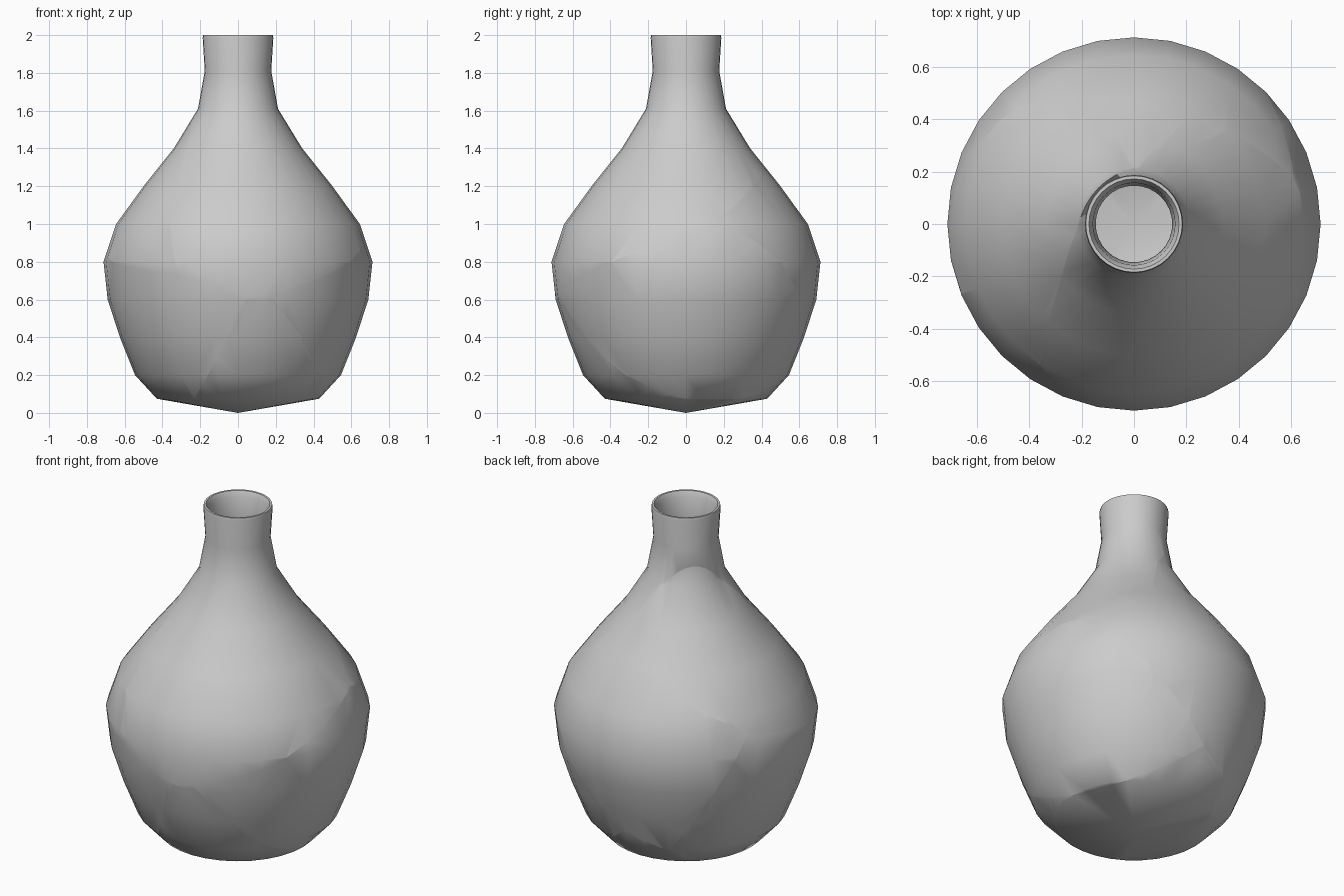
import bpy, bmesh, math
from mathutils import Vector

if "Cube" in bpy.data.objects:
    bpy.data.objects.remove(bpy.data.objects["Cube"])

SIDES = 32
# outer wall from base to rim, then inner wall back down (radius, height)
OUTER = [(0, 0.0), (0.43, 0.075), (0.545, 0.2), (0.625, 0.4), (0.69, 0.6),
         (0.712, 0.8), (0.645, 1.0), (0.5, 1.2), (0.34, 1.4), (0.212, 1.61),
         (0.176, 1.81), (0.187, 1.985), (0.184, 2.0)]
INNER = [(0.172, 2.0), (0.157, 1.97), (0.146, 1.81), (0.184, 1.6), (0.315, 1.38),
         (0.475, 1.18), (0.617, 0.985), (0.681, 0.8), (0.66, 0.605), (0.596, 0.41),
         (0.518, 0.215), (0.418, 0.105), (0, 0.032)]

# centres of the broken shards
SHARDS = {
    "shard_front_right": (0.039, -0.314, 1.2),
    "shard_front_left": (-0.1, -0.3, 1.2),
    "shard_back_left": (-0.244, -0.166, 1.12),
    "shard_back": (-0.072, 0.074, 0.664),
    "shard_lower_right": (0.16, -0.018, 0.418),
    "shard_base": (0.11, -0.038, 0.37),
    "shard_lower_left": (-0.24, -0.06, 0.54),
}


def add_object(name, bm):
    bmesh.ops.recalc_face_normals(bm, faces=bm.faces[:])
    mesh = bpy.data.meshes.new(name)
    bm.to_mesh(mesh)
    bm.free()
    obj = bpy.data.objects.new(name, mesh)
    bpy.context.collection.objects.link(obj)
    return obj


def vase(name):
    """Hollow turned bottle."""
    bm = bmesh.new()
    verts = [bm.verts.new((0, -r, z)) for r, z in OUTER + INNER]
    edges = [bm.edges.new(pair) for pair in zip(verts, verts[1:])]
    bmesh.ops.spin(bm, geom=verts + edges, cent=(0, 0, 0), axis=(0, 0, 1),
                   angle=math.tau, steps=SIDES, use_duplicate=False)
    bmesh.ops.remove_doubles(bm, verts=bm.verts[:], dist=1e-4)
    return add_object(name, bm)


def cell(name, seed):
    """Convex block of space nearest to one shard centre."""
    bm = bmesh.new()
    bmesh.ops.create_cube(bm, size=6)
    p = Vector(seed)
    for other in SHARDS.values():
        if other == seed:
            continue
        q = Vector(other)
        cut = bmesh.ops.bisect_plane(
            bm, geom=bm.verts[:] + bm.edges[:] + bm.faces[:],
            plane_co=(p + q) / 2, plane_no=q - p, clear_outer=True)
        rim = [e for e in cut["geom_cut"] if isinstance(e, bmesh.types.BMEdge)]
        if rim:
            bmesh.ops.holes_fill(bm, edges=rim, sides=0)
    obj = add_object(name, bm)
    obj.hide_render = True
    return obj


# cut the bottle into shards that still sit together
for name, seed in SHARDS.items():
    shard = vase(name)
    cutter = cell("cutter", seed)
    mod = shard.modifiers.new("crack", "BOOLEAN")
    mod.operation = "INTERSECT"
    mod.solver = "EXACT"
    mod.object = cutter
    bpy.ops.object.select_all(action="DESELECT")
    shard.select_set(True)
    bpy.context.view_layer.objects.active = shard
    bpy.ops.object.modifier_apply(modifier=mod.name)
    bpy.ops.object.shade_smooth_by_angle(angle=math.radians(42))
    bpy.data.objects.remove(cutter)
